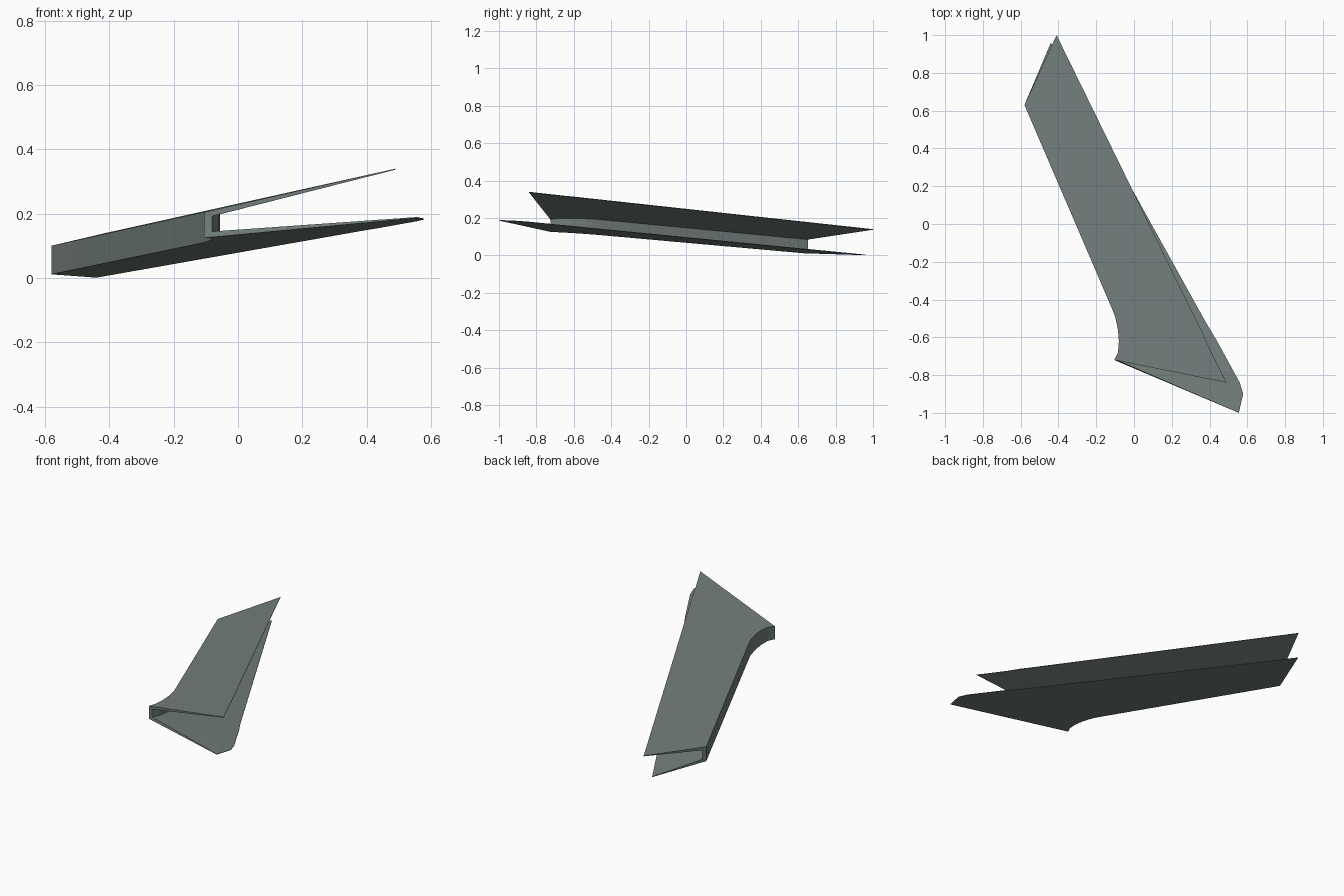
import bpy
import bmesh
from mathutils import Vector

cube = bpy.data.objects.get("Cube")
if cube:
    bpy.data.objects.remove(cube, do_unlink=True)

paint = bpy.data.materials.new("grey_green")
colour = (0.17, 0.21, 0.2, 1)
paint.use_nodes = True
paint.diffuse_color = colour
paint.node_tree.nodes["Principled BSDF"].inputs["Base Color"].default_value = colour


# Outer planes of the two flanges
def upper(p):
    return 0.1 + 0.228 * (p.x + 0.58) + 0.003 * (p.y - 0.63)


def lower(p):
    return 0.011 + 0.068 * (p.x + 0.58) - 0.06 * (p.y - 0.63)


def at(p, z):
    return Vector((p.x, p.y, z))


# Stations from back to front: web, upper flange tip, lower flange tip
stations = [
    ((-0.58, 0.63), (-0.41, 1.0), (-0.44, 0.96)),
    ((-0.12, -0.44), (0.33, -0.51), (0.38, -0.52)),
    ((-0.1, -0.49), (0.37, -0.59), (0.44, -0.62)),
    ((-0.085, -0.56), (0.4, -0.66), (0.5, -0.73)),
    ((-0.08, -0.62), (0.43, -0.72), (0.56, -0.84)),
    ((-0.085, -0.68), (0.46, -0.78), (0.578, -0.9)),
    ((-0.105, -0.72), (0.49, -0.84), (0.555, -1.0)),
]
WALL, ROOT, TIP = 0.025, 0.018, 0.003


def section(web, top, bottom):
    """C-shaped section whose flanges thin out towards their tips."""
    web, top, bottom = Vector(web), Vector(top), Vector(bottom)
    inner = web + (top - web).normalized() * WALL
    return [
        at(top, upper(top)), at(web, upper(web)),
        at(web, lower(web)), at(bottom, lower(bottom)),
        at(bottom, lower(bottom) + TIP), at(inner, lower(inner) + ROOT),
        at(inner, upper(inner) - ROOT), at(top, upper(top) - TIP),
    ]


# Loft the channel through its stations and close both ends
bm = bmesh.new()
rings = [[bm.verts.new(p) for p in section(*s)] for s in stations]
for a, b in zip(rings, rings[1:]):
    for i in range(len(a)):
        j = (i + 1) % len(a)
        bm.faces.new((a[i], a[j], b[j], b[i]))
for ring in (rings[0], rings[-1]):
    for quad in ((0, 1, 6, 7), (1, 2, 5, 6), (2, 3, 4, 5)):
        bm.faces.new([ring[i] for i in quad])
bmesh.ops.recalc_face_normals(bm, faces=bm.faces)

mesh = bpy.data.meshes.new("swept_channel")
bm.to_mesh(mesh)
bm.free()
mesh.materials.append(paint)
channel = bpy.data.objects.new("swept_channel", mesh)
bpy.context.collection.objects.link(channel)

# Smooth the curved web while keeping the corners crisp
bpy.context.view_layer.objects.active = channel
channel.select_set(True)
bpy.ops.object.shade_smooth_by_angle(angle=0.5)
